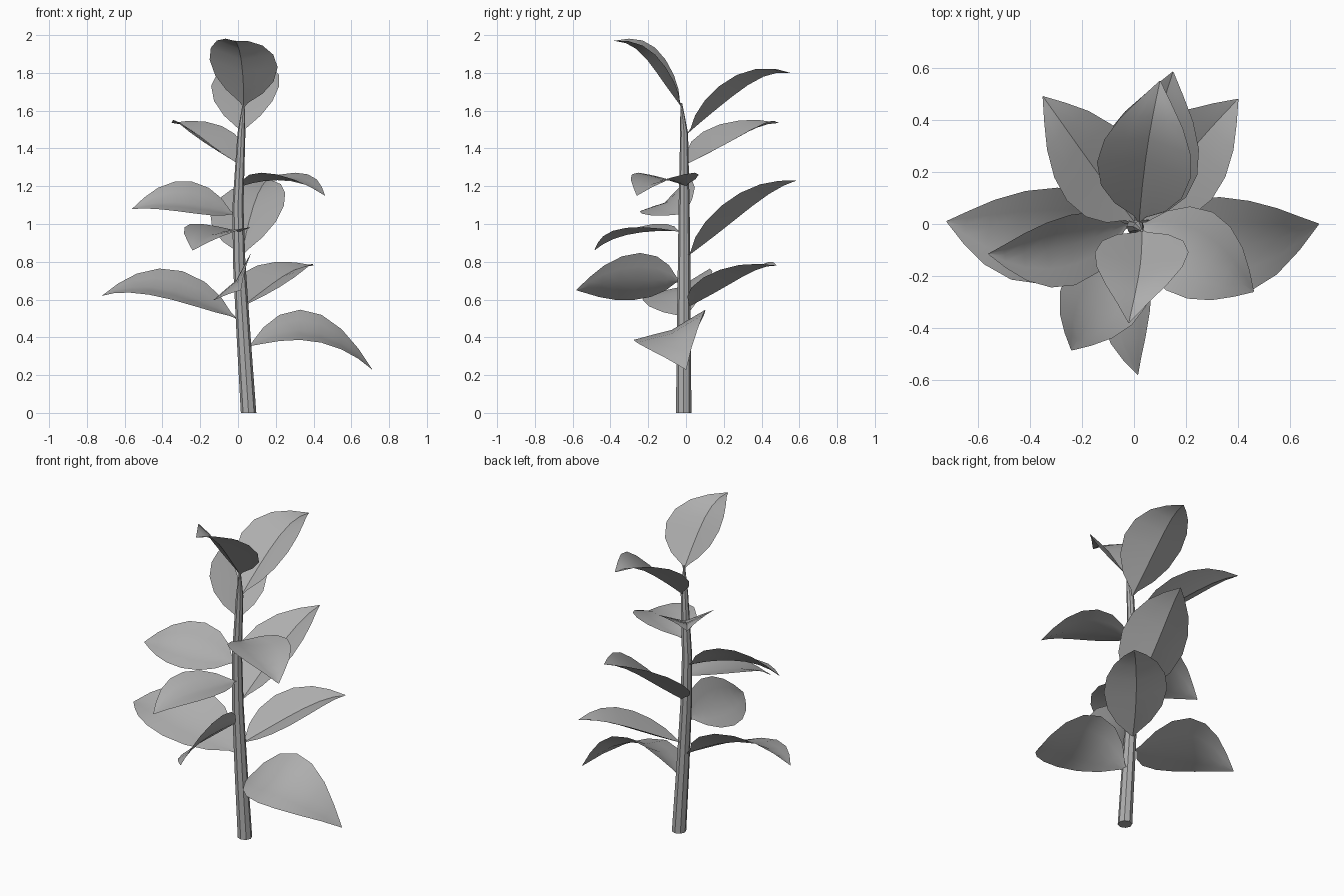
import bpy, bmesh, math
from mathutils import Vector

cube = bpy.data.objects.get("Cube")
if cube:
    bpy.data.objects.remove(cube, do_unlink=True)

grey = bpy.data.materials.new("plain_grey")
grey.use_nodes = True
colour = (0.42, 0.42, 0.42, 1)
grey.diffuse_color = colour
grey.node_tree.nodes["Principled BSDF"].inputs["Base Color"].default_value = colour


def finish(bm, name, angle):
    mesh = bpy.data.meshes.new(name)
    bm.to_mesh(mesh)
    bm.free()
    mesh.materials.append(grey)
    obj = bpy.data.objects.new(name, mesh)
    bpy.context.collection.objects.link(obj)
    bpy.ops.object.select_all(action='DESELECT')
    obj.select_set(True)
    bpy.context.view_layer.objects.active = obj
    bpy.ops.object.shade_smooth_by_angle(angle=math.radians(angle))


def bridge(bm, row_a, row_b, closed=False):
    n = len(row_a)
    for i in range(n if closed else n - 1):
        j = (i + 1) % n
        bm.faces.new((row_a[i], row_b[i], row_b[j], row_a[j]))


# Stem: a tapering eight-sided tube (x, y, z, radius)
def build_stem(path, sides=8):
    bm = bmesh.new()
    rings = []
    for x, y, z, r in path:
        ring = []
        for i in range(sides):
            a = math.tau * i / sides
            ring.append(bm.verts.new((x + r * math.cos(a), y + r * math.sin(a), z)))
        rings.append(ring)
    for a, b in zip(rings, rings[1:]):
        bridge(bm, a, b, True)
    bm.faces.new(rings[0])
    bm.faces.new(rings[-1])
    bmesh.ops.recalc_face_normals(bm, faces=bm.faces)
    finish(bm, "stem", 30)


build_stem([(.056, -.012, 0, .041), (.03, -.012, .4, .037), (.006, -.01, .8, .033),
            (0, -.01, 1.1, .029), (.018, -.01, 1.48, .021), (.03, -.025, 1.64, .005)])

# Outline shared by all leaves: (position along the midrib, share of half width)
OUTLINE = [(0, .03), (.04, .12), (.13, .54), (.26, .86), (.43, 1), (.6, .92),
           (.76, .67), (.89, .34), (1, .01)]
ACROSS = (-1, -.5, 0, .5, 1)


# Leaf: a creased blade along an arched midrib, its halves raised into a valley;
# lift raises the outer part so that the tip hangs
def build_leaf(name, base, mid, tip, half_width, fold, lift):
    base, mid, tip, w = map(Vector, (base, mid, tip, half_width))
    normal = (tip - base).cross(w).normalized()
    if normal.z < 0:
        normal, w = -normal, -w
    control = 2 * mid - (base + tip) / 2
    bm = bmesh.new()
    rows = []
    for t, share in OUTLINE:
        rib = base * (1 - t) ** 2 + control * 2 * t * (1 - t) + tip * t * t
        rib += normal * lift * 9.5 * t ** 3 * (1 - t)
        rows.append([bm.verts.new(rib + w * u * share + normal * fold * share * abs(u) ** .9)
                     for u in ACROSS])
    for a, b in zip(rows, rows[1:]):
        bridge(bm, a, b)
    finish(bm, name, 30)


# Leaves from bottom to top
build_leaf("leaf_lowest_left", (.05, 0, .345), (.37, -.075, .43), (.71, 0, .23), (0, .19, .08), .03, .01)
build_leaf("leaf_low_right", (-.01, 0, .5), (-.38, -.03, .65), (-.72, .01, .62), (.03, .185, .075), .035, .01)
build_leaf("leaf_low_back_left", (.02, .01, .56), (.2, .26, .685), (.4, .48, .78), (.135, -.115, -.012), .055, .02)
build_leaf("leaf_low_front", (.01, -.03, .7), (-.005, -.3, .697), (.015, -.58, .65), (.1, .02, .125), .03, .01)
build_leaf("leaf_middle_back", (.02, .01, .83), (.07, .3, 1.04), (.15, .585, 1.23), (.195, -.03, .02), .07, .02)
build_leaf("leaf_middle_front_right", (.01, -.03, .96), (-.12, -.27, .945), (-.24, -.485, .86), (.15, -.07, -.01), .035, .01)
build_leaf("leaf_middle_right", (-.02, 0, 1.05), (-.28, -.085, 1.105), (-.56, -.115, 1.08), (-.01, .135, .085), .04, .012)
build_leaf("leaf_high_front_left", (.02, 0, 1.2), (.24, -.12, 1.225), (.46, -.26, 1.15), (.09, .15, 0), .04, .01)
build_leaf("leaf_high_back_right", (0, .01, 1.32), (-.18, .25, 1.433), (-.35, .49, 1.535), (.12, .11, -.005), .06, .022)
build_leaf("leaf_high_back", (.02, .01, 1.48), (.05, .285, 1.685), (.1, .55, 1.8), (.18, -.03, 0), .068, .028)
build_leaf("leaf_top_front", (.03, -.025, 1.62), (.02, -.19, 1.815), (-.02, -.38, 1.97), (.18, 0, -.02), .068, .035)
